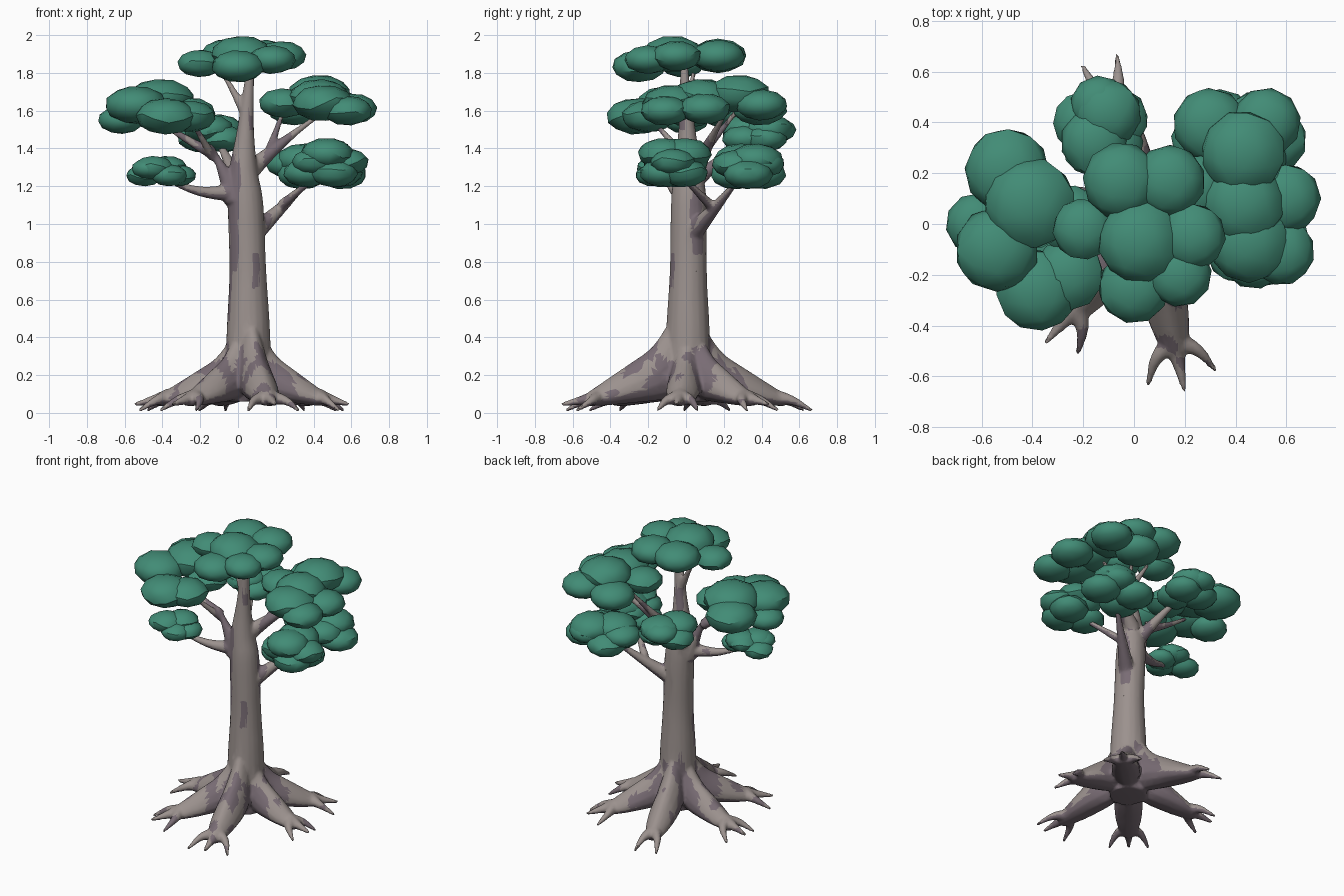
import bpy, bmesh, math, random
from mathutils import Vector, Matrix, noise

if "Cube" in bpy.data.objects:
    bpy.data.objects.remove(bpy.data.objects["Cube"])

random.seed(4)
TAU = 2 * math.pi

def material(name, rgb):
    m = bpy.data.materials.new(name)
    m.diffuse_color = (*rgb, 1)
    m.use_nodes = True
    m.node_tree.nodes["Principled BSDF"].inputs["Base Color"].default_value = m.diffuse_color
    return m

BARK = material("bark", (0.33, 0.285, 0.27))
DARK = material("dark bark", (0.19, 0.15, 0.175))
LEAF = material("leaf green", (0.054, 0.262, 0.181))

def make_object(name, bm, mats):
    bmesh.ops.recalc_face_normals(bm, faces=bm.faces)
    me = bpy.data.meshes.new(name)
    bm.to_mesh(me)
    bm.free()
    for m in mats:
        me.materials.append(m)
    ob = bpy.data.objects.new(name, me)
    bpy.context.collection.objects.link(ob)
    bpy.ops.object.select_all(action='DESELECT')
    bpy.context.view_layer.objects.active = ob
    ob.select_set(True)
    return ob

def loft(bm, rings):
    """Skin a list of rings of points into a closed tube."""
    vs = [[bm.verts.new(p) for p in r] for r in rings]
    n = len(vs[0])
    for a, b in zip(vs, vs[1:]):
        for i in range(n):
            bm.faces.new((a[i], a[(i + 1) % n], b[(i + 1) % n], b[i]))
    bm.faces.new(vs[0])
    bm.faces.new(vs[-1])

def smooth_path(pts, sub=4):
    """Catmull-Rom through points of four values."""
    p = [Vector(q) for q in pts]
    p = [p[0] * 2 - p[1]] + p + [p[-1] * 2 - p[-2]]
    out = []
    for a, b, c, d in zip(p, p[1:], p[2:], p[3:]):
        for t in (k / sub for k in range(sub)):
            out.append(0.5 * (2 * b + (c - a) * t + (2 * a - 5 * b + 4 * c - d) * t * t
                              + (3 * b - a - 3 * c + d) * t ** 3))
    return out + [p[-2]]

def tube(bm, pts, sides=12):
    """Round limb through (x, y, z, radius) points."""
    path = smooth_path(pts)
    pos = [q.xyz for q in path]
    nrm, rings = Vector((0.3, 0.9, 0.2)), []
    for i, q in enumerate(path):
        t = (pos[min(i + 1, len(pos) - 1)] - pos[max(i - 1, 0)]).normalized()
        nrm = (nrm - t * nrm.dot(t)).normalized()
        bi = t.cross(nrm)
        rings.append([pos[i] + (nrm * math.cos(a) + bi * math.sin(a)) * max(q[3], 0.009)
                      for a in (TAU * k / sides for k in range(sides))])
    loft(bm, rings)

# Root tips: x, y, height factor, number of toes
CENTRE = Vector((0.055, 0.01, 0))
ROOTS = [(0.20, -0.66, 1.1, 3), (-0.35, -0.47, 0.95, 3), (-0.55, 0.12, 0.92, 3),
         (-0.14, 0.66, 1.0, 2), (0.47, 0.44, 0.95, 3), (0.59, -0.05, 0.95, 3)]
ROOT_ANGLES = [math.atan2(r[1] - CENTRE.y, r[0] - CENTRE.x) for r in ROOTS]
# Distance, half width, top, bottom along a root
ROOT_PROFILE = [(.03, .06, .55, .08), (.11, .075, .42, .07), (.19, .085, .315, .06),
                (.30, .085, .24, .05), (.41, .072, .17, .04), (.52, .045, .10, .035)]

def root(bm, x, y, h, toes):
    d = Vector((x, y, 0)) - CENTRE
    length = d.length
    d.normalize()
    s = Vector((-d.y, d.x, 0))
    k = length / 0.66
    rings = []
    for dist, w, top, bottom in smooth_path(ROOT_PROFILE):
        top = top * h if dist > 0.1 else top
        mid, hh = (top + bottom) / 2, (top - bottom) / 2
        rings.append([CENTRE + d * (dist * k) + s * (w * math.cos(a) * (1 - 0.35 * math.sin(a)))
                      + Vector((0, 0, mid + hh * math.sin(a)))
                      for a in (TAU * i / 14 for i in range(14))])
    loft(bm, rings)
    # Toes forking from the root end
    p0, reach = CENTRE + d * (0.46 * k), length - 0.46 * k
    for i in range(toes):
        side = i - (toes - 1) / 2
        e = Matrix.Rotation(side * 0.95, 3, 'Z') @ d
        p1 = p0 + e * reach * 0.5
        p2 = p0 + (e * 0.75 + d * 0.25).normalized() * reach
        tube(bm, [(*p0.xy, .085, .045), (*p1.xy, .065, .025),
                  (*p2.xy, 0.045 if side == 0 else 0.012, .009)], 10)

def branch(bm, start, end, r, sag):
    """Tapering limb; negative sag hangs below the straight line."""
    a, b = Vector(start), Vector(end)
    pts = []
    for t in (0, 0.25, 0.5, 0.75, 1):
        p = a.lerp(b, t)
        p.z += sag * math.sin(math.pi * t)
        pts.append((*p, r * (1 - t) ** 1.6 + 0.013))
    tube(bm, pts)

# Trunk, roots and branches, fused into one surface
bm = bmesh.new()
tube(bm, [(.055, .01, .06, .12), (.055, .01, .4, .117), (.052, .012, .75, .098), (.04, .015, 1.1, .095),
          (.028, .012, 1.27, .078), (.04, .005, 1.5, .045), (.066, -.01, 1.84, .02)], 18)
for r in ROOTS:
    root(bm, *r)
for b in [((0, 0, 1.17), (-.42, -.12, 1.26), .04, -.04),      # left low
          ((-.01, 0, 1.13), (-.15, -.01, 1.42), .055, .01),   # left upper
          ((-.13, 0, 1.37), (-.45, -.03, 1.57), .02, -.01),
          ((-.13, 0, 1.35), (-.25, -.18, 1.55), .014, 0),
          ((0, .04, 1.22), (-.13, .38, 1.48), .035, .01),     # back
          ((.06, .05, 1.28), (.42, .2, 1.57), .04, .01),      # right upper
          ((.17, .11, 1.4), (.24, .27, 1.6), .012, 0),
          ((.08, .03, .95), (.42, .31, 1.28), .045, -.01),    # right low
          ((.23, .13, 1.1), (.45, -.05, 1.28), .015, 0),
          ((.045, 0, 1.58), (-.08, .04, 1.8), .02, 0)]:       # top
    branch(bm, *b)
tree = make_object("trunk_roots_branches", bm, [BARK, DARK])
rm = tree.modifiers.new("fuse", 'REMESH')
rm.mode, rm.voxel_size = 'VOXEL', 0.01
sm = tree.modifiers.new("soften", 'SMOOTH')
sm.factor, sm.iterations = 0.5, 4
tree.modifiers.new("reduce", 'DECIMATE').ratio = 0.3
for m in ("fuse", "soften", "reduce"):
    bpy.ops.object.modifier_apply(modifier=m)

# Dark bark: undersides, hollows between roots and wandering streaks
me = tree.data
me.materials.clear()
me.materials.append(BARK)
me.materials.append(DARK)
for f in me.polygons:
    c = f.center
    ang = math.atan2(c.y - CENTRE.y, c.x - CENTRE.x)
    gap = min(abs((ang - a + math.pi) % TAU - math.pi) for a in ROOT_ANGLES)
    wob = noise.noise(c * 7) * 0.15
    under = f.normal.z < -0.25 and c.z < 1.25
    hollow = c.z < 0.33 + wob and gap > 0.3 + wob
    streak = c.z < 1.6 and noise.noise(Vector((c.x * 10, c.y * 10, c.z * 1.8))) > 0.28
    f.material_index = int(under or hollow or streak)
bpy.ops.object.shade_smooth_by_angle(angle=math.radians(40))

# Foliage: pads of squashed blobs (x, y, z, radius)
def foliage(name, blobs):
    bm = bmesh.new()
    for x, y, z, r in blobs:
        rot = Matrix.Rotation(random.uniform(0, TAU), 4, 'Z') @ Matrix.Rotation(random.random(), 4, 'X')
        mat = Matrix.Translation((x, y, z)) @ Matrix.Diagonal((r, r, r * 0.6, 1)) @ rot
        bmesh.ops.create_icosphere(bm, subdivisions=2, radius=1.02, matrix=mat)
    make_object(name, bm, [LEAF])
    bpy.ops.object.shade_smooth_by_angle(angle=math.radians(30))

def pad(name, centre, half, r, n, turn):
    """Ring of blobs with two more on top, filling the given half sizes."""
    cx, cy, cz = centre
    hx, hy, hz = half
    blobs = []
    for i in range(n):
        a, odd = turn + TAU * i / n, i % 2
        blobs.append((cx + (hx - r) * math.cos(a), cy + (hy - r) * math.sin(a),
                      cz - hz + r * 0.6 + hz * 0.45 * odd, r * (1 - 0.06 * odd)))
    for k in (-1, 1):
        a = turn + 0.7
        blobs.append((cx + k * hx * 0.3 * math.cos(a), cy + k * hy * 0.3 * math.sin(a),
                      cz + hz - r * 0.66, r * 1.1))
    foliage(name, blobs)

foliage("foliage_top", [
    (-.05, .17, 1.89, .15), (.14, .17, 1.89, .14), (-.2, -.02, 1.85, .12), (.02, -.07, 1.9, .16),
    (0, -.25, 1.835, .14), (.23, -.05, 1.89, .13), (.18, -.2, 1.87, .125)])
foliage("foliage_left_upper", [
    (-.5, .21, 1.61, .165), (-.41, .08, 1.66, .18), (-.54, -.1, 1.63, .165), (-.38, -.26, 1.57, .16),
    (-.26, -.2, 1.57, .14), (-.62, 0, 1.55, .12), (-.25, .02, 1.59, .13)])
foliage("foliage_right_upper", [
    (.3, .39, 1.61, .145), (.52, .4, 1.63, .135), (.43, .28, 1.69, .165), (.6, .1, 1.61, .135),
    (.43, .08, 1.67, .16), (.45, -.07, 1.64, .16), (.58, -.11, 1.6, .13), (.24, .14, 1.64, .13)])
pad("foliage_back", (-.13, .38, 1.48), (.19, .21, .1), .12, 5, .4)
pad("foliage_left_lower", (-.41, -.12, 1.28), (.19, .155, .08), .095, 5, .2)
pad("foliage_right_lower_front", (.47, -.06, 1.325), (.23, .19, .13), .125, 6, .9)
pad("foliage_right_lower_back", (.41, .33, 1.305), (.27, .21, .12), .13, 6, 0)
